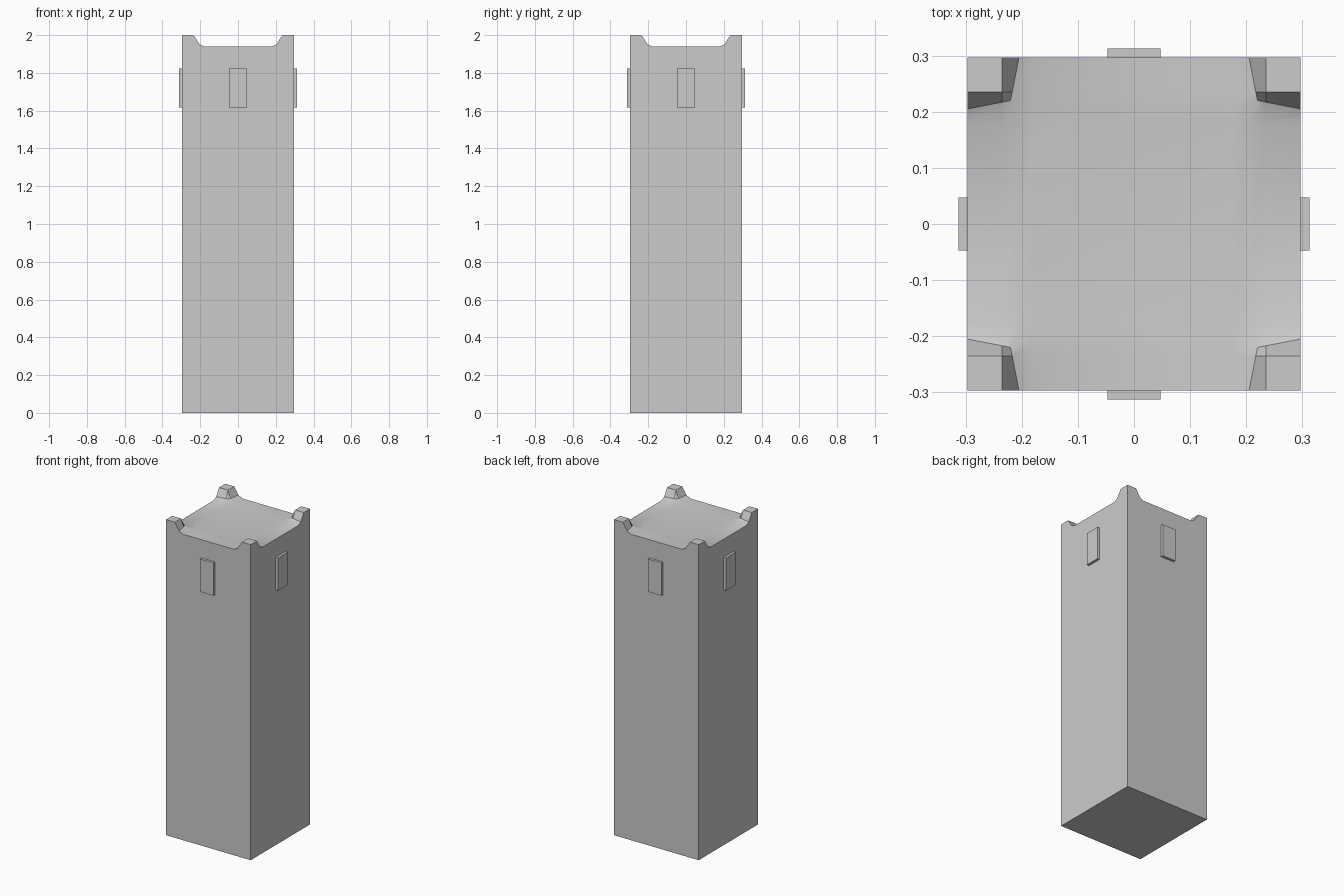
import bpy, bmesh
from math import radians

if "Cube" in bpy.data.objects:
    bpy.data.objects.remove(bpy.data.objects["Cube"])

HALF = 0.297                                 # half width of the tower
STEPS = [HALF, 0.235, 0.22, 0.178]           # wall, merlon top, merlon foot, roof
HEIGHTS = [2.0, 2.0, 1.953, 1.939]
LEVELS = [0, 1, 2, 3, 3, 2, 1, 0]
FOOT = [0.205, 0.217, 0.22]                  # the merlon foot flares towards the wall


def coord(i, other):
    level = LEVELS[i]
    value = FOOT[LEVELS[other]] if level == 2 and LEVELS[other] < 2 else STEPS[level]
    if level == 2 and LEVELS[other] == 3:
        value = FOOT[0]
    return -value if i < 4 else value


def finish(bm, name):
    bmesh.ops.recalc_face_normals(bm, faces=bm.faces)
    mesh = bpy.data.meshes.new(name)
    bm.to_mesh(mesh)
    bm.free()
    obj = bpy.data.objects.new(name, mesh)
    bpy.context.collection.objects.link(obj)
    return obj


# Tower: roof grid with four corner merlons, walls drawn down to the ground
bm = bmesh.new()
grid = [[bm.verts.new((coord(i, j), coord(j, i), HEIGHTS[max(LEVELS[i], LEVELS[j])]))
         for j in range(8)] for i in range(8)]
for i in range(7):
    for j in range(7):
        bm.faces.new((grid[i][j], grid[i + 1][j], grid[i + 1][j + 1], grid[i][j + 1]))
rim = [e for e in bm.edges if e.is_boundary]
walls = bmesh.ops.extrude_edge_only(bm, edges=rim)["geom"]
for v in walls:
    if isinstance(v, bmesh.types.BMVert):
        v.co.z = 0
bmesh.ops.holes_fill(bm, edges=[e for e in bm.edges if e.is_boundary], sides=0)
tower = finish(bm, "tower")
bpy.context.view_layer.objects.active = tower
tower.select_set(True)
bpy.ops.object.shade_smooth_by_angle(angle=radians(30))

# Window panels: one thin slab on each wall
for k, side in enumerate(("front", "right", "back", "left")):
    bm = bmesh.new()
    bmesh.ops.create_cube(bm, size=1)
    for v in bm.verts:
        v.co.x *= 0.094
        v.co.y = -0.313 if v.co.y < 0 else -0.295
        v.co.z = 1.72 + v.co.z * 0.208
    finish(bm, side + "_window").rotation_euler.z = radians(90 * k)
